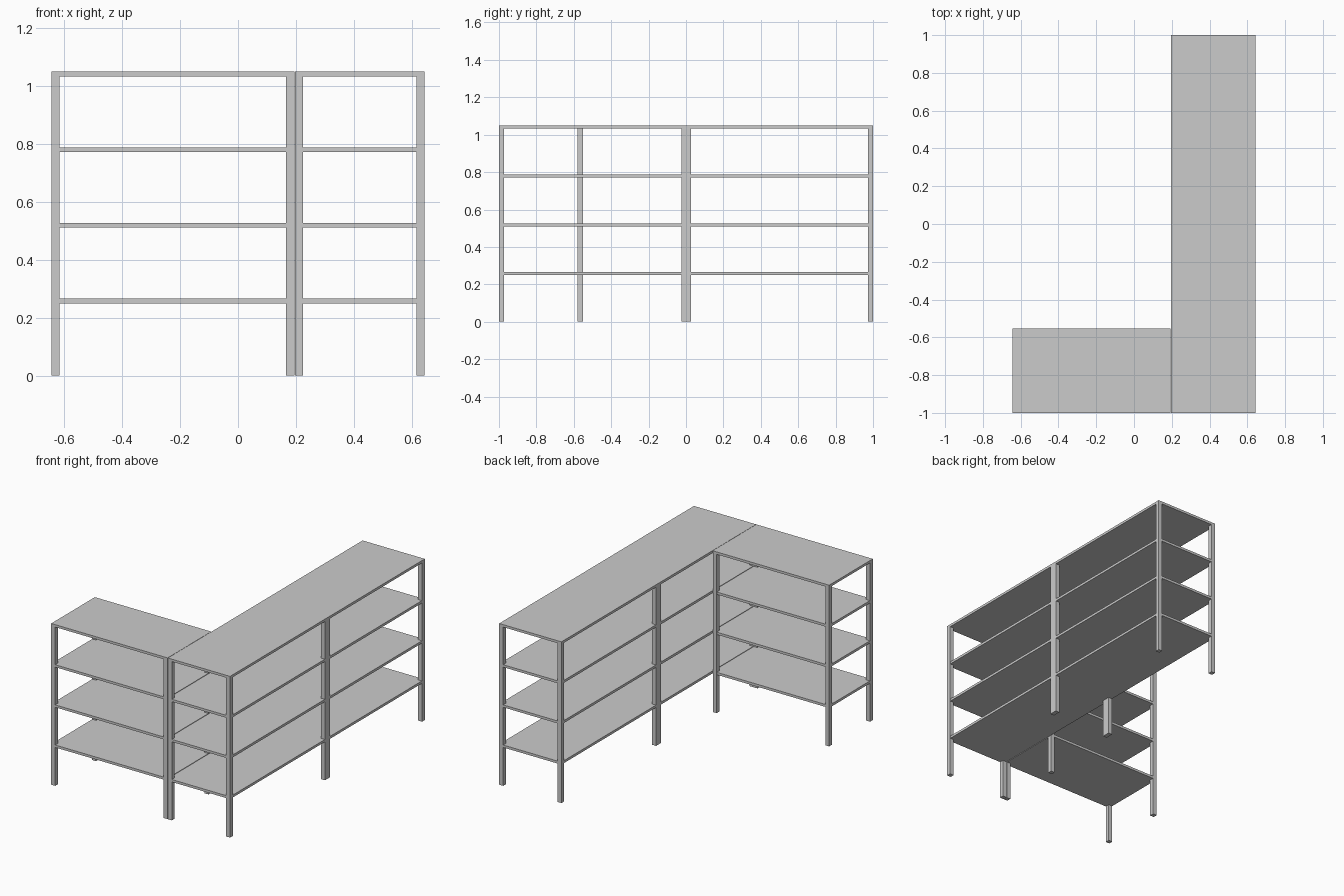
import bpy

cube = bpy.data.objects.get("Cube")
if cube:
    bpy.data.objects.remove(cube, do_unlink=True)

# One plain grey finish for the whole shelving
GREY = (0.6, 0.6, 0.6, 1.0)
grey = bpy.data.materials.new("shelf_grey")
grey.use_nodes = True
grey.diffuse_color = GREY
grey.node_tree.nodes["Principled BSDF"].inputs["Base Color"].default_value = GREY

HEIGHT = 1.048       # top of the upper board
BOARD = 0.016        # board thickness
STEP = 0.261         # spacing between boards
POST = 0.028         # post side
SEAM = 0.195         # where the two bays meet
INSET = 0.001        # keeps boards just behind the post faces


def box(name, x0, x1, y0, y1, z0, z1):
    bpy.ops.mesh.primitive_cube_add(
        size=1, location=((x0 + x1) / 2, (y0 + y1) / 2, (z0 + z1) / 2))
    obj = bpy.context.object
    obj.name = name
    obj.scale = (x1 - x0, y1 - y0, z1 - z0)
    bpy.ops.object.transform_apply(location=False, rotation=False, scale=True)
    obj.data.materials.append(grey)
    return obj


def shelving(name, x0, x1, y0, y1, middle=None):
    # Top board covers the posts
    under = HEIGHT - BOARD
    box(name + "_top_board", x0, x1, y0, y1, under, HEIGHT)

    # Lower boards
    for i in range(1, 4):
        z = HEIGHT - i * STEP
        box(f"{name}_board_{i}", x0 + INSET, x1 - INSET,
            y0 + INSET, y1 - INSET, z - BOARD, z)

    # Posts on both long sides, with a double-width pair in the middle
    for side, px in (("right", x0), ("left", x1 - POST)):
        box(f"{name}_{side}_front_post", px, px + POST, y0, y0 + POST, 0, under)
        box(f"{name}_{side}_back_post", px, px + POST, y1 - POST, y1, 0, under)
        if middle is not None:
            box(f"{name}_{side}_middle_post", px, px + POST,
                middle - POST + 0.002, middle + POST - 0.002, 0, under)


# Long bay and the short bay that forms the corner
shelving("long_bay", SEAM + INSET, 0.643, -1, 1, middle=0.001)
shelving("short_bay", -0.643, SEAM - INSET, -1, -0.552)
